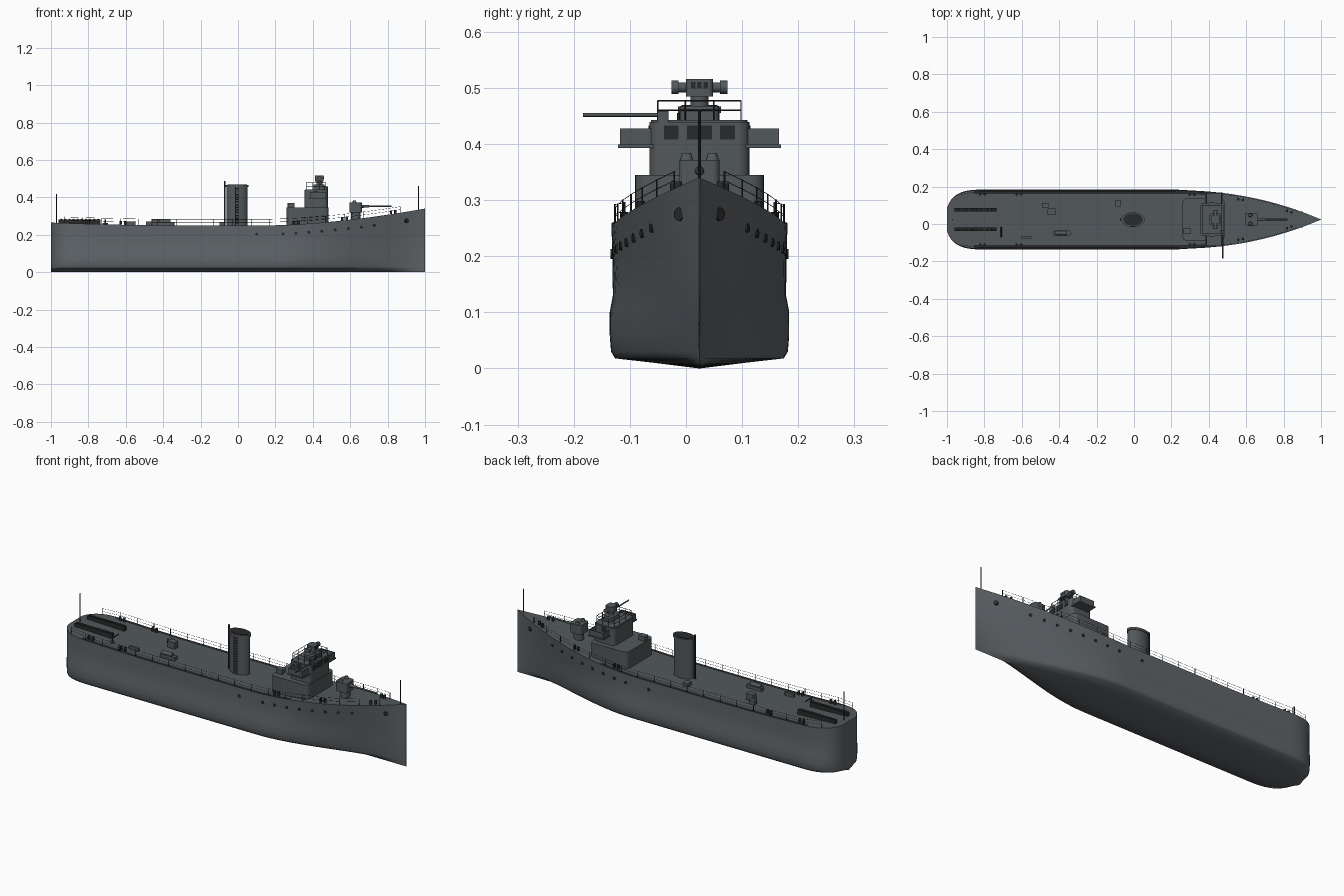
import bpy, bmesh, math
from mathutils import Vector

cube = bpy.data.objects.get("Cube")
if cube:
    bpy.data.objects.remove(cube, do_unlink=True)

CY = 0.024          # ship centreline


def material(name, rgb):
    m = bpy.data.materials.new(name)
    m.use_nodes = True
    m.diffuse_color = (*rgb, 1)
    m.node_tree.nodes["Principled BSDF"].inputs["Base Color"].default_value = (*rgb, 1)
    return m


HULL = material("hull grey", (0.115, 0.13, 0.142))
DECK = material("deck grey", (0.085, 0.098, 0.106))
DARK = material("dark fittings", (0.022, 0.023, 0.024))


def finish(name, bm, mats, angle=40):
    bmesh.ops.recalc_face_normals(bm, faces=bm.faces)
    me = bpy.data.meshes.new(name)
    bm.to_mesh(me)
    bm.free()
    for m in mats:
        me.materials.append(m)
    me.shade_smooth()
    me.set_sharp_from_angle(angle=math.radians(angle))
    ob = bpy.data.objects.new(name, me)
    ob.location.y = CY
    bpy.context.collection.objects.link(ob)
    return ob


def block(name, xs, ys, zs, mat, r=0):
    """Box between ranges, with optional rounded vertical corners."""
    bm = bmesh.new()
    bmesh.ops.create_cube(bm, size=1)
    for v in bm.verts:
        for i, (a, b) in enumerate((xs, ys, zs)):
            v.co[i] = b if v.co[i] > 0 else a
    if r:
        edges = [e for e in bm.edges if abs(e.verts[0].co.z - e.verts[1].co.z) > 1e-5]
        bmesh.ops.bevel(bm, geom=edges, offset=r, segments=5, profile=0.5, affect='EDGES')
    return finish(name, bm, [mat])


def rods(name, pairs, r, mat, sides=6, r2=None):
    """Cylinders between pairs of points, joined as one part."""
    bm = bmesh.new()
    for p, q in pairs:
        p, q = Vector(p), Vector(q)
        d = q - p
        made = bmesh.ops.create_cone(bm, cap_ends=True, segments=sides, radius1=r,
                                     radius2=r if r2 is None else r2, depth=d.length)
        rot = d.to_track_quat('Z', 'Y')
        for v in made["verts"]:
            v.co = rot @ v.co + (p + q) / 2
    return finish(name, bm, [mat])


# Hull form
def deck_z(x):
    if x > 0.15:
        return 0.25 + 0.09 * ((x - 0.15) / 0.85) ** 1.7
    return 0.25 + 0.015 * (max(0, -x - 0.4) / 0.6) ** 1.5


def half(x, z):
    if x < -0.8:
        return 0.16 * (1 - 0.92 * ((-0.8 - x) / 0.2) ** 3) ** 0.4
    s = max(0, (x - 0.2) / 0.8)
    top, low = 1 - s ** 2.2, 1 - 3 * s * s + 2 * s ** 3
    return max(0.0008, 0.16 * (low + (top - low) * min(1, z / deck_z(x))))


def edge(x, side, inset=0.006, up=0):
    z = deck_z(x)
    return (x, side * max(0, half(x, z) * 0.98 - inset), z + up)


SECTION = [(0.5, 0.01), (0.94, 0.018), (0.985, 0.03), (1, 0.06),
           (1, 0.1), (0.965, 0.13), (0.97, 0.2)]
stations = [-1 + 0.2 * (i / 12) ** 1.8 for i in range(12)]
stations += [-0.8 + 0.1 * i for i in range(10)] + [0.2 + 0.8 * i / 28 for i in range(29)]
bm = bmesh.new()
rings = []
for x in stations:
    zd = deck_z(x)
    w = half(x, zd) * 0.98
    pts = [(k * half(x, z), z) for k, z in SECTION]
    pts += [(w, zd), (max(w - 0.02, w * 0.7), zd)]
    loop = [(0, 0)] + pts + [(0, zd)] + [(-y, z) for y, z in reversed(pts)]
    rings.append([bm.verts.new((x, y, z)) for y, z in loop])
n, k = len(rings[0]), len(SECTION) + 1
for i in range(len(rings) - 1):
    a, b = rings[i], rings[i + 1]
    for j in range(n):
        f = bm.faces.new((a[j], a[(j + 1) % n], b[(j + 1) % n], b[j]))
        # waterway strip along the deck edge, then the planked deck
        if j in (k, k + 3):
            f.material_index = 2 if -0.87 < stations[i] < 0.4 else 1
        elif j in (k + 1, k + 2):
            f.material_index = 1
bm.faces.new(rings[0])
bm.faces.new(rings[-1])
finish("hull", bm, [HULL, DECK, DARK], 60)

# Portholes and hawse holes on both sides
for side, label in ((1, "left"), (-1, "right")):
    holes = []
    for i, x in enumerate([0.1] + [0.24 + 0.07 * i for i in range(8)]):
        z = deck_z(x) - 0.047
        y = half(x, z) * (0.972 + 0.005 * min(1, x))
        slope = (half(x + 0.01, z) - half(x - 0.01, z)) / 0.02
        nrm = Vector((-slope, side, 0)).normalized()
        c = Vector((x, side * y, z))
        holes.append((c - nrm * 0.004, c + nrm * 0.003))
    rods(label + "_portholes", holes, 0.008, DARK, 12)
    y = half(0.9, 0.275)
    rods(label + "_hawse_hole", [((0.898, side * (y - 0.006), 0.275),
                                  (0.905, side * (y + 0.002), 0.275))], 0.012, DARK, 16)

    # Deck railing
    xs = [-0.93 + 0.1 * i for i in range(19)]
    posts = [(edge(x, side), edge(x, side, up=0.034)) for x in xs]
    wires = [(edge(a, side, up=h), edge(b, side, up=h))
             for a, b in zip(xs, xs[1:]) for h in (0.017, 0.033)]
    rods(label + "_rail_posts", posts, 0.0014, DARK)
    rods(label + "_rail_wires", wires, 0.0007, DARK, 4)

    # Mooring bollards in pairs
    bollards = []
    for x in (-0.81, -0.615, 0.31, 0.57, 0.83):
        for dx in (-0.012, 0.012):
            bollards.append((edge(x + dx, side, 0.022), edge(x + dx, side, 0.022, 0.02)))
    rods(label + "_bollards", bollards, 0.007, DARK, 10)

    # Stern racks: two rails over a dark row of drums
    yc = side * 0.053
    block(label + "_stern_rack", (-0.96, -0.735), (yc - 0.009, yc + 0.009), (0.25, 0.282), DARK)
    rods(label + "_rack_drums", [((-0.945 + 0.022 * i, yc - 0.007, 0.277),
                                  (-0.945 + 0.022 * i, yc + 0.007, 0.277))
                                 for i in range(10)], 0.009, DARK, 10)

    # Bridge wing: floor and three low walls
    ya, yb = sorted((side * 0.08, side * 0.142))
    block(label + "_wing_floor", (0.38, 0.475), (ya - 0.003, yb + 0.003), (0.393, 0.399), DECK)
    for tag, xr in (("front", (0.466, 0.47)), ("back", (0.385, 0.389))):
        block(label + "_wing_" + tag, xr, (ya, yb), (0.399, 0.428), DECK)
    yo = side * 0.14
    block(label + "_wing_side", (0.385, 0.47), (yo - 0.002, yo + 0.002), (0.399, 0.428), DECK)

# Bridge structure
block("lower_deckhouse", (0.26, 0.485), (-0.115, 0.115), (0.245, 0.345), DECK, 0.025)
block("bridge", (0.355, 0.48), (-0.089, 0.089), (0.345, 0.439), DECK, 0.02)
block("bridge_roof", (0.358, 0.477), (-0.086, 0.086), (0.439, 0.443), DECK, 0.02)
for i, y in enumerate((-0.05, 0, 0.05)):
    w = 0.022 if i == 1 else 0.013
    block("front_window", (0.479, 0.482), (y - w, y + w), (0.408, 0.433), DARK)
for s in (-1, 1):
    block("side_window", (0.4, 0.43), sorted((s * 0.088, s * 0.091)), (0.408, 0.433), DARK)
corners = [(0.365, -0.074), (0.47, -0.074), (0.47, 0.074), (0.365, 0.074)]
top_rail = []
for (xa, ya), (xb, yb) in zip(corners, corners[1:] + corners[:1]):
    for h in (0.46, 0.477):
        top_rail.append(((xa, ya, h), (xb, yb, h)))
    for t in (0, 0.33, 0.67):
        x, y = xa + (xb - xa) * t, ya + (yb - ya) * t
        top_rail.append(((x, y, 0.442), (x, y, 0.478)))
rods("bridge_top_rail", top_rail, 0.0013, DARK)
block("rear_locker", (0.265, 0.303), (-0.078, -0.045), (0.345, 0.369), DECK, 0.004)

# Rangefinder on the bridge top
block("director_base", (0.405, 0.463), (-0.035, 0.035), (0.443, 0.468), DECK, 0.012)
rods("director_column", [((0.435, 0, 0.465), (0.435, 0, 0.49))], 0.016, DECK, 20)
block("director_head", (0.412, 0.458), (-0.024, 0.024), (0.485, 0.516), DECK, 0.008)
rods("director_arms", [((0.435, -0.045, 0.501), (0.435, 0.045, 0.501))], 0.009, DECK, 16)
rods("director_lenses", [((0.435, s * 0.037, 0.501), (0.435, s * 0.05, 0.501))
                         for s in (-1, 1)], 0.012, DECK, 16)
for y in (-0.011, 0, 0.011):
    block("director_slit", (0.457, 0.4595), (y - 0.004, y + 0.004), (0.499, 0.511), DARK)

# Light gun trained sideways
rods("light_gun_barrel", [((0.475, -0.06, 0.452), (0.475, -0.208, 0.452))], 0.0035, DECK, 10)
block("light_gun_mount", (0.462, 0.48), (-0.075, -0.055), (0.438, 0.459), DECK, 0.003)

# Forward gun
rods("fore_gun_pedestal", [((0.63, 0, 0.27), (0.63, 0, 0.325))], 0.026, DECK, 20)
block("fore_gun_shield", (0.595, 0.662), (-0.036, 0.036), (0.32, 0.372), DECK, 0.012)
for s in (-1, 1):
    rods("fore_gun_hood", [((0.622, s * 0.023, 0.37), (0.622, s * 0.023, 0.384))],
         0.012, DECK, 14, 0.008)
rods("fore_gun_sleeve", [((0.65, 0, 0.352), (0.7, 0, 0.352))], 0.009, DECK, 14, 0.006)
rods("fore_gun_barrel", [((0.69, 0, 0.352), (0.82, 0, 0.352))], 0.0045, DECK, 12)

# Funnel: oval shell with a rim, dark mouth, pipe and ladder
for name, r, z0, z1, mat in (("funnel", 0.057, 0.245, 0.462, DECK),
                             ("funnel_rim", 0.062, 0.455, 0.467, DECK),
                             ("funnel_mouth", 0.052, 0.463, 0.47, DARK)):
    ob = rods(name, [((0, 0, z0), (0, 0, z1))], r, mat, 40)
    ob.scale.y = 0.62
    ob.location.x = -0.005
rods("steam_pipe", [((-0.071, 0, 0.25), (-0.071, 0, 0.488))], 0.005, DARK, 10)
ladder = [((x, -0.0375, 0.25), (x, -0.0375, 0.455)) for x in (-0.014, 0.004)]
ladder += [((-0.014, -0.0375, 0.262 + 0.014 * i), (0.004, -0.0375, 0.262 + 0.014 * i))
           for i in range(14)]
rods("funnel_ladder", ladder, 0.0025, DARK)

# Flag staffs
rods("stern_staff", [((-0.97, 0, 0.25), (-0.97, 0, 0.418))], 0.0025, DARK, 8)
rods("bow_staff", [((0.966, 0, 0.325), (0.966, 0, 0.462))], 0.0025, DARK, 8)

# Hatches and deck gear
for name, x, y, sx, sy, h in (("hatch", -0.475, 0.076, 0.035, 0.025, 0.022),
                              ("skylight", -0.44, 0.042, 0.045, 0.032, 0.035),
                              ("winch_bed", -0.385, -0.073, 0.09, 0.028, 0.018),
                              ("engine_hatch", -0.085, 0.086, 0.03, 0.036, 0.018),
                              ("deck_locker", -0.575, -0.098, 0.055, 0.014, 0.02)):
    block(name, (x - sx / 2, x + sx / 2), (y - sy / 2, y + sy / 2), (0.245, 0.25 + h), DECK, 0.004)
rods("winch_drum", [((-0.42, -0.073, 0.272), (-0.36, -0.073, 0.272))], 0.011, DECK, 16)
rods("stern_davit", [((-0.71, -0.094, 0.25), (-0.71, -0.094, 0.28)),
                     ((-0.71, -0.094, 0.28), (-0.71, -0.04, 0.28))], 0.003, DARK, 8)
rods("stern_davit_base", [((-0.71, -0.094, 0.25), (-0.71, -0.094, 0.262))], 0.014, DECK, 4)
